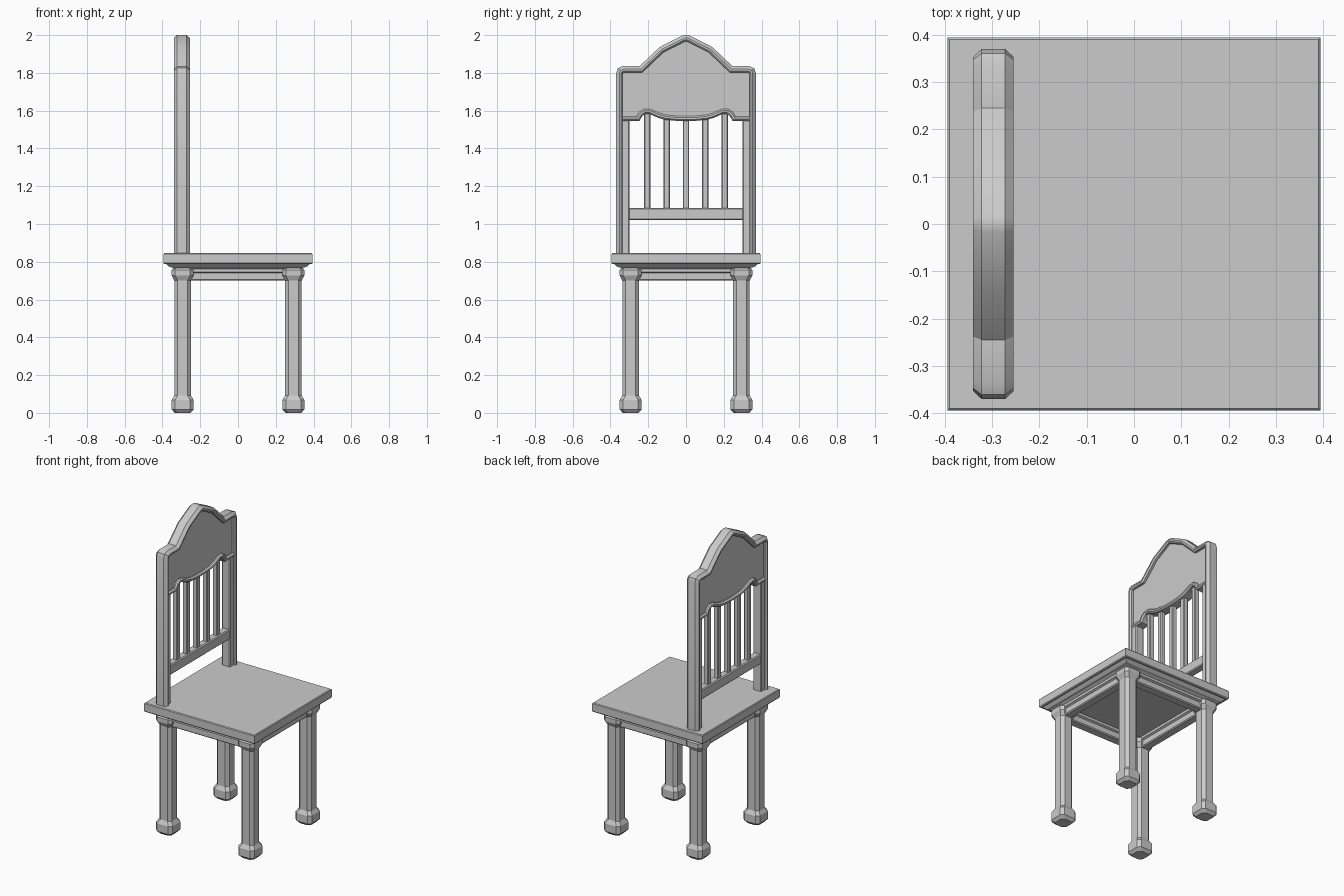
import bpy, bmesh, math
from mathutils import Vector

if "Cube" in bpy.data.objects:
    bpy.data.objects.remove(bpy.data.objects["Cube"])

BX = -0.297  # centre plane of the chair back


def finish(name, bm, smooth=False):
    bmesh.ops.recalc_face_normals(bm, faces=bm.faces[:])
    me = bpy.data.meshes.new(name)
    bm.to_mesh(me)
    bm.free()
    ob = bpy.data.objects.new(name, me)
    bpy.context.collection.objects.link(ob)
    if smooth:
        bpy.ops.object.select_all(action='DESELECT')
        ob.select_set(True)
        bpy.context.view_layer.objects.active = ob
        bpy.ops.object.shade_smooth_by_angle(angle=math.radians(25))
    return ob


def skin(name, rings, smooth=False):
    """Join equal-length vertex rings and cap both ends."""
    bm = bmesh.new()
    vs = [[bm.verts.new(p) for p in r] for r in rings]
    n = len(rings[0])
    for a, b in zip(vs, vs[1:]):
        for i in range(n):
            j = (i + 1) % n
            bm.faces.new((a[i], a[j], b[j], b[i]))
    bm.faces.new(vs[0])
    bm.faces.new(vs[-1])
    return finish(name, bm, smooth)


def oct_ring(hx, hy, c):
    return [(hx, hy - c), (hx - c, hy), (c - hx, hy), (-hx, hy - c),
            (-hx, c - hy), (c - hx, -hy), (hx - c, -hy), (hx, c - hy)]


def column(name, cx, cy, levels):
    """Chamfered square column; levels are (half x, half y, chamfer, z)."""
    return skin(name, [[(cx + x, cy + y, z) for x, y in oct_ring(hx, hy, c)]
                       for hx, hy, c, z in levels])


def sweep(name, path, section):
    """Mitred sweep in the plane of the back; section is (offset, x)."""
    pts = [Vector(p) for p in path]
    rings = []
    for i, p in enumerate(pts):
        d0 = (p - pts[i - 1]).normalized() if i else None
        d1 = (pts[i + 1] - p).normalized() if i < len(pts) - 1 else d0
        d0 = d0 or d1
        n0, n1 = Vector((-d0.y, d0.x)), Vector((-d1.y, d1.x))
        m = (n0 + n1).normalized()
        m /= m.dot(n0)
        rings.append([(BX + x, p.x + m.x * o, p.y + m.y * o) for o, x in section])
    return skin(name, rings, True)


def mirror_path(half):
    """Half path runs from -y to the middle."""
    return half + [(-y, z) for y, z in reversed(half) if y != 0]


# Seat with moulding underneath
skin_levels = [(0.335, 0.762), (0.348, 0.770), (0.362, 0.772), (0.380, 0.788),
               (0.390, 0.788), (0.394, 0.793), (0.394, 0.841), (0.390, 0.846)]
skin("seat", [[(h * a, h * b, z) for a, b in ((1, 1), (-1, 1), (-1, -1), (1, -1))]
              for h, z in skin_levels])

# Legs
LEG = [(0.042, 0.0), (0.058, 0.018), (0.058, 0.068), (0.044, 0.092), (0.044, 0.700),
       (0.058, 0.728), (0.058, 0.756), (0.048, 0.770)]
for sx, nx in ((-1, "back"), (1, "front")):
    for sy, ny in ((-1, "right"), (1, "left")):
        column(f"{nx}_{ny}_leg", sx * 0.293, sy * 0.293,
               [(h, h, 0.018, z) for h, z in LEG])

# Apron rails between the legs
APRON = [(-0.040, 0.770), (-0.040, 0.746), (-0.028, 0.740), (-0.028, 0.706), (-0.022, 0.700),
         (0.022, 0.700), (0.028, 0.706), (0.028, 0.740), (0.040, 0.746), (0.040, 0.770)]
for s in (-1, 1):
    skin("side_apron", [[(x, s * 0.293 + o, z) for o, z in APRON] for x in (-0.28, 0.28)])
    skin("end_apron", [[(s * 0.293 + o, y, z) for o, z in APRON] for y in (-0.28, 0.28)])

# Outer frame of the back
outline = mirror_path([(-0.353, 0.84), (-0.353, 1.795), (-0.347, 1.813), (-0.330, 1.820),
                       (-0.238, 1.820), (-0.130, 1.923), (-0.012, 1.983), (0, 1.985)])
sweep("back_frame", outline,
      [(0.0165, -0.025), (0.0165, 0.025), (0.0, 0.0425), (-0.009, 0.0425), (-0.0175, 0.034),
       (-0.0175, -0.034), (-0.009, -0.0425), (0.0, -0.0425)])

# Wavy rail under the head panel
wave = mirror_path([(-0.335, 1.557), (-0.255, 1.557), (-0.240, 1.582), (-0.218, 1.597),
                    (-0.190, 1.595), (-0.145, 1.575), (-0.110, 1.565), (-0.05, 1.559), (0, 1.558)])
# The crests lean outward, the middle stays low
sweep("wavy_rail", wave,
      [(0.013, -0.028), (0.013, 0.028), (0.005, 0.037), (-0.005, 0.037), (-0.013, 0.028),
       (-0.013, -0.028), (-0.005, -0.037), (0.005, -0.037)])

# Recessed head panel filling the frame
bm = bmesh.new()
loop = outline[1:-1] + [(0.353, 1.557)] + wave[::-1] + [(-0.353, 1.557)]
face = bm.faces.new([bm.verts.new((BX - 0.02, y, z)) for y, z in loop])
ext = bmesh.ops.extrude_face_region(bm, geom=[face])["geom"]
bmesh.ops.translate(bm, vec=(0.04, 0, 0),
                    verts=[v for v in ext if isinstance(v, bmesh.types.BMVert)])
finish("head_panel", bm)

# Inner strips of the posts
for s in (-1, 1):
    column("inner_post", BX, s * 0.321,
           [(0.03, 0.022, 0.006, 0.84), (0.03, 0.022, 0.006, 1.56)])

# Lower cross rail and slats
skin("lower_rail", [[(BX + x, y, 1.053 + z) for x, z in oct_ring(0.025, 0.033, 0.006)]
                    for y in (-0.31, 0.31)])
for y, top in ((-0.205, 1.597), (-0.103, 1.565), (0, 1.558), (0.103, 1.565), (0.205, 1.597)):
    column("slat", BX, y, [(0.017, 0.017, 0.005, 1.07), (0.017, 0.017, 0.005, top)])
